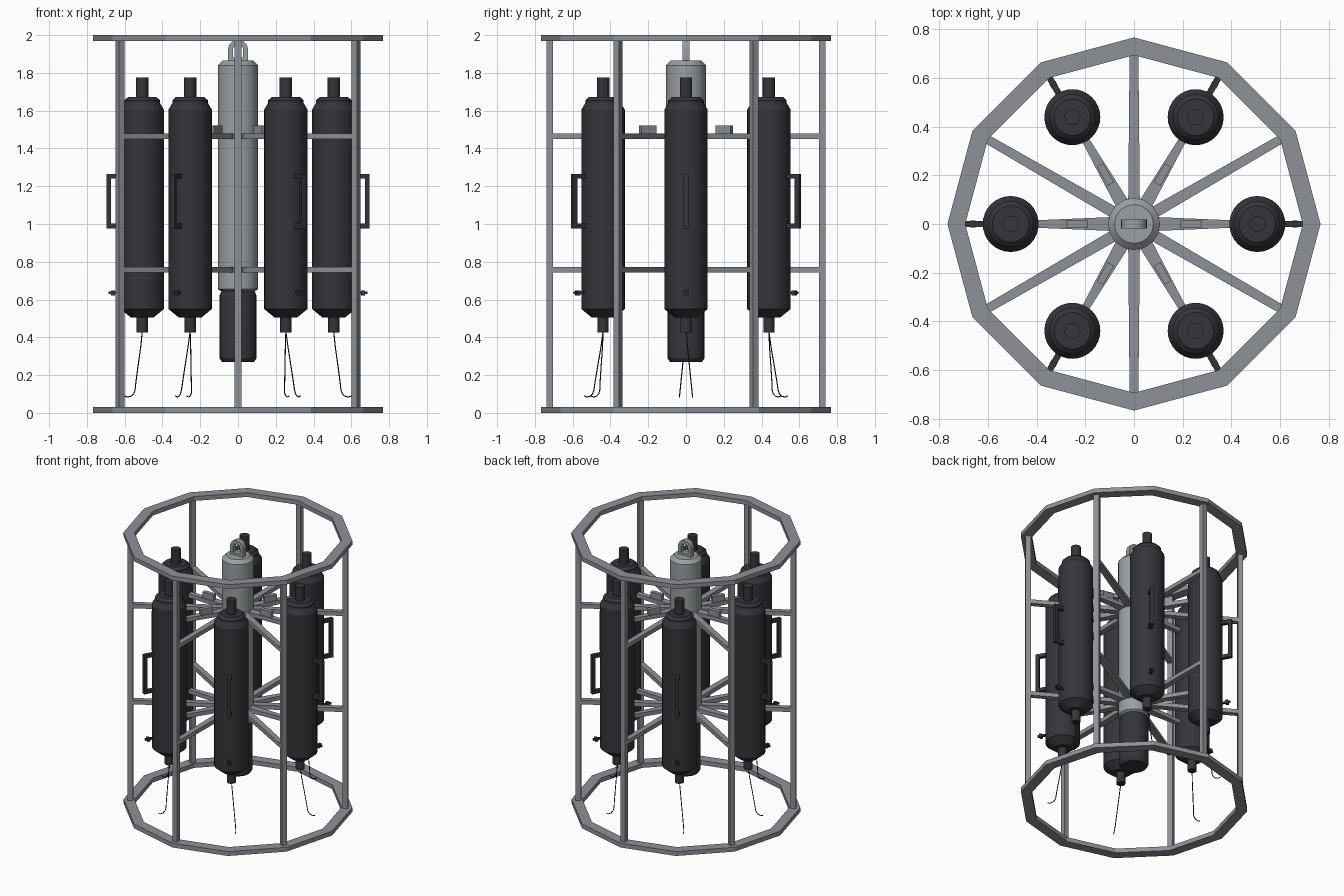
import bpy, bmesh
from math import sin, cos, pi, radians
from mathutils import Matrix, Vector

cube = bpy.data.objects.get("Cube")
if cube:
    bpy.data.objects.remove(cube, do_unlink=True)


def material(name, rgb):
    m = bpy.data.materials.new(name)
    m.use_nodes = True
    color = (*rgb, 1)
    m.diffuse_color = color
    m.node_tree.nodes["Principled BSDF"].inputs["Base Color"].default_value = color
    return m


FRAME = material("frame grey", (0.27, 0.285, 0.305))
HUB = material("pale hub grey", (0.32, 0.35, 0.36))
DARK = material("dark charcoal", (0.035, 0.035, 0.042))
BLACK = material("cord black", (0.012, 0.012, 0.013))


def build(name, verts, faces, mat, smooth=False):
    mesh = bpy.data.meshes.new(name)
    mesh.from_pydata(verts, [], faces)
    bm = bmesh.new()
    bm.from_mesh(mesh)
    bmesh.ops.recalc_face_normals(bm, faces=bm.faces)
    bm.to_mesh(mesh)
    bm.free()
    mesh.materials.append(mat)
    obj = bpy.data.objects.new(name, mesh)
    bpy.context.collection.objects.link(obj)
    if smooth:
        bpy.ops.object.select_all(action='DESELECT')
        obj.select_set(True)
        bpy.context.view_layer.objects.active = obj
        bpy.ops.object.shade_smooth_by_angle(angle=radians(25))
    return obj


def lathe(name, profile, segs, mat, center=(0, 0), ring=False, smooth=True):
    """Revolve (radius, z) points; a ring closes its profile, else ends are capped."""
    n = len(profile)
    verts = [(center[0] + r * cos(2 * pi * s / segs), center[1] + r * sin(2 * pi * s / segs), z)
             for s in range(segs) for r, z in profile]
    faces = []
    for s in range(segs):
        a, b = s * n, (s + 1) % segs * n
        for i in range(n if ring else n - 1):
            j = (i + 1) % n
            faces.append((a + i, b + i, b + j, a + j))
    if not ring:
        faces.append([s * n for s in range(segs)])
        faces.append([s * n + n - 1 for s in range(segs)])
    return build(name, verts, faces, mat, smooth)


def radial_bar(name, angle, r0, r1, w0, w1, z0, z1, mat):
    """Box running outward at an angle, its width going from w0 to w1."""
    turn = Matrix.Rotation(angle, 3, 'Z')
    verts = [turn @ Vector(p) for z in (z0, z1) for p in
             ((r0, -w0 / 2, z), (r1, -w1 / 2, z), (r1, w1 / 2, z), (r0, w0 / 2, z))]
    faces = [(0, 1, 2, 3), (4, 5, 6, 7)]
    faces += [(i, (i + 1) % 4, (i + 1) % 4 + 4, i + 4) for i in range(4)]
    return build(name, verts, faces, mat)


def cord(name, points, radius, mat):
    curve = bpy.data.curves.new(name, 'CURVE')
    curve.dimensions = '3D'
    curve.bevel_depth = radius
    curve.bevel_resolution = 1
    spline = curve.splines.new('POLY')
    spline.points.add(len(points) - 1)
    for p, co in zip(spline.points, points):
        p.co = (*co, 1)
    curve.materials.append(mat)
    obj = bpy.data.objects.new(name, curve)
    bpy.context.collection.objects.link(obj)
    bpy.ops.object.select_all(action='DESELECT')
    obj.select_set(True)
    bpy.context.view_layer.objects.active = obj
    bpy.ops.object.convert(target='MESH')


# Twelve-sided rings at the bottom and top
for name, z in (("bottom_ring", 0), ("top_ring", 1.968)):
    lathe(name, [(0.767, z), (0.767, z + 0.032), (0.694, z + 0.032), (0.694, z)],
          12, FRAME, ring=True, smooth=False)

# Central body, dark lower canister and lifting eye
lathe("central_body", [(0.09, 0.645), (0.107, 0.655), (0.107, 1.84), (0.08, 1.865)], 16, HUB)
lathe("lower_canister", [(0.085, 0.27), (0.098, 0.29), (0.098, 0.62), (0.086, 0.65)], 24, DARK)


def arch(radius, bottom, steps=10):
    top = [(radius * cos(pi * i / steps), 1.923 + radius * sin(pi * i / steps))
           for i in range(steps + 1)]
    return top + [(-radius, bottom), (radius, bottom)]


loops = [[(x, y, z) for x, z in arch(r, b)]
         for y in (-0.018, 0.018) for r, b in ((0.053, 1.86), (0.027, 1.882))]
n = len(loops[0])
quads = []
for i in range(n):
    j = (i + 1) % n
    for a, b in ((0, 1), (1, 3), (3, 2), (2, 0)):
        quads.append((a * n + i, a * n + j, b * n + j, b * n + i))
build("lifting_eye", sum(loops, []), quads, HUB, True)

# Posts and the spokes that reach them
for k in range(6):
    a = radians(30 + 60 * k)
    radial_bar(f"post_{k}", a, 0.703, 0.738, 0.036, 0.036, 0.03, 1.97, FRAME)
    for level, z in (("lower", 0.742), ("upper", 1.45)):
        radial_bar(f"{level}_post_spoke_{k}", a, 0.08, 0.71, 0.048, 0.036, z, z + 0.03, FRAME)

# Sampling bottles with their supports, handles, valves and cords
BOTTLE = [(0.03, 0.425), (0.03, 0.505), (0.06, 0.505), (0.115, 0.55), (0.115, 1.605),
          (0.094, 1.64), (0.094, 1.655), (0.075, 1.672), (0.033, 1.672), (0.033, 1.775)]
CORD = [(0, 0.43), (0.008, 0.35), (0.022, 0.25), (0.034, 0.16), (0.038, 0.12),
        (0.046, 0.1), (0.06, 0.088), (0.078, 0.084), (0.095, 0.09)]
for k in range(6):
    a = radians(60 * k)
    out, side = Vector((cos(a), sin(a), 0)), Vector((-sin(a), cos(a), 0))
    center = out * 0.507
    lathe(f"bottle_{k}", BOTTLE, 32, DARK, center)
    for level, z in (("lower", 0.742), ("upper", 1.45)):
        radial_bar(f"{level}_bottle_spoke_{k}", a, 0.08, 0.41, 0.058, 0.03, z, z + 0.03, FRAME)
    radial_bar(f"spoke_block_{k}", a, 0.19, 0.28, 0.03, 0.03, 1.475, 1.522, FRAME)
    # Handle
    radial_bar(f"handle_grip_{k}", a, 0.672, 0.697, 0.026, 0.026, 0.977, 1.265, DARK)
    for end, z in (("bottom", 0.977), ("top", 1.24)):
        radial_bar(f"handle_{end}_arm_{k}", a, 0.61, 0.675, 0.026, 0.026, z, z + 0.025, DARK)
    # Valve
    radial_bar(f"valve_stem_{k}", a, 0.61, 0.685, 0.014, 0.014, 0.63, 0.643, DARK)
    radial_bar(f"valve_knob_{k}", a, 0.652, 0.672, 0.028, 0.028, 0.622, 0.649, DARK)
    # Cord hooks outward and drifts sideways as it hangs
    cord(f"cord_{k}", [center + out * r + side * (0.43 - z) * 0.1 + Vector((0, 0, z))
                       for r, z in CORD], 0.003, BLACK)
